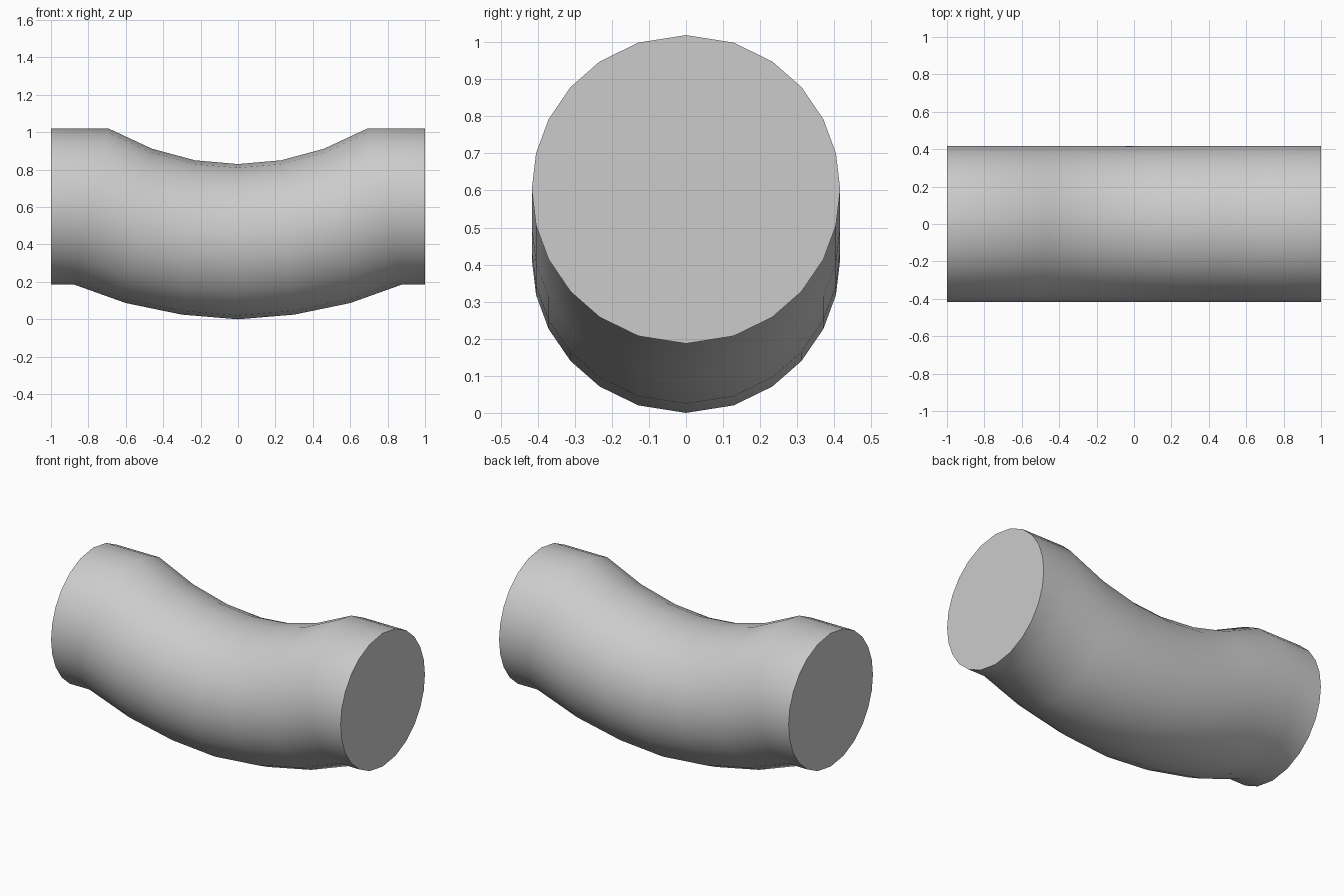
import bpy
import bmesh
from math import radians, sin, cos
from mathutils import Vector

cube = bpy.data.objects.get("Cube")
if cube:
    bpy.data.objects.remove(cube, do_unlink=True)

HALF_WIDTH = 0.416

# Cross-section: one quarter of the pipe wall, mirrored to a full circle
quarter = [0, 18, 34, 48.5, 63, 76.5]
angles = []
for start in (0, 180):
    angles += [start + a for a in quarter] + [start + 90]
    angles += [start + 180 - a for a in reversed(quarter[1:])]

# Ring stations from the middle to one end: (lower x, z), (upper x, z)
half = [((0, 0.0), (0, 0.83)),
        ((0.3, 0.025), (0.23, 0.85)),
        ((0.6, 0.087), (0.46, 0.912)),
        ((0.88, 0.187), (0.69, 1.019)),
        ((1.0, 0.187), (1.0, 1.019))]
left_half = [((-lo[0], lo[1]), (-up[0], up[1])) for lo, up in reversed(half[1:])]
stations = left_half + half


def add_ring(bm, low, high):
    """Tilted oval ring spanning the lower and upper wall points."""
    low, high = Vector((low[0], 0, low[1])), Vector((high[0], 0, high[1]))
    centre, axis = (low + high) / 2, (high - low) / 2
    side = Vector((0, HALF_WIDTH, 0))
    return [bm.verts.new(centre + axis * cos(radians(a)) + side * sin(radians(a)))
            for a in angles]


# Pipe wall
bm = bmesh.new()
rings = [add_ring(bm, low, high) for low, high in stations]
count = len(angles)
for a, b in zip(rings, rings[1:]):
    for i in range(count):
        j = (i + 1) % count
        bm.faces.new((a[i], a[j], b[j], b[i]))

# Flat end caps
bm.faces.new(rings[0])
bm.faces.new(list(reversed(rings[-1])))
bmesh.ops.recalc_face_normals(bm, faces=bm.faces[:])

mesh = bpy.data.meshes.new("curved_pipe")
bm.to_mesh(mesh)
bm.free()
pipe = bpy.data.objects.new("curved_pipe", mesh)
bpy.context.collection.objects.link(pipe)

# Plain grey finish
grey = bpy.data.materials.new("light_grey")
grey.use_nodes = True
colour = (0.6, 0.6, 0.6, 1)
grey.diffuse_color = colour
grey.node_tree.nodes["Principled BSDF"].inputs["Base Color"].default_value = colour
mesh.materials.append(grey)

# Smooth wall with crisp cap rims
bpy.ops.object.select_all(action='DESELECT')
pipe.select_set(True)
bpy.context.view_layer.objects.active = pipe
bpy.ops.object.shade_smooth_by_angle(angle=radians(35))
